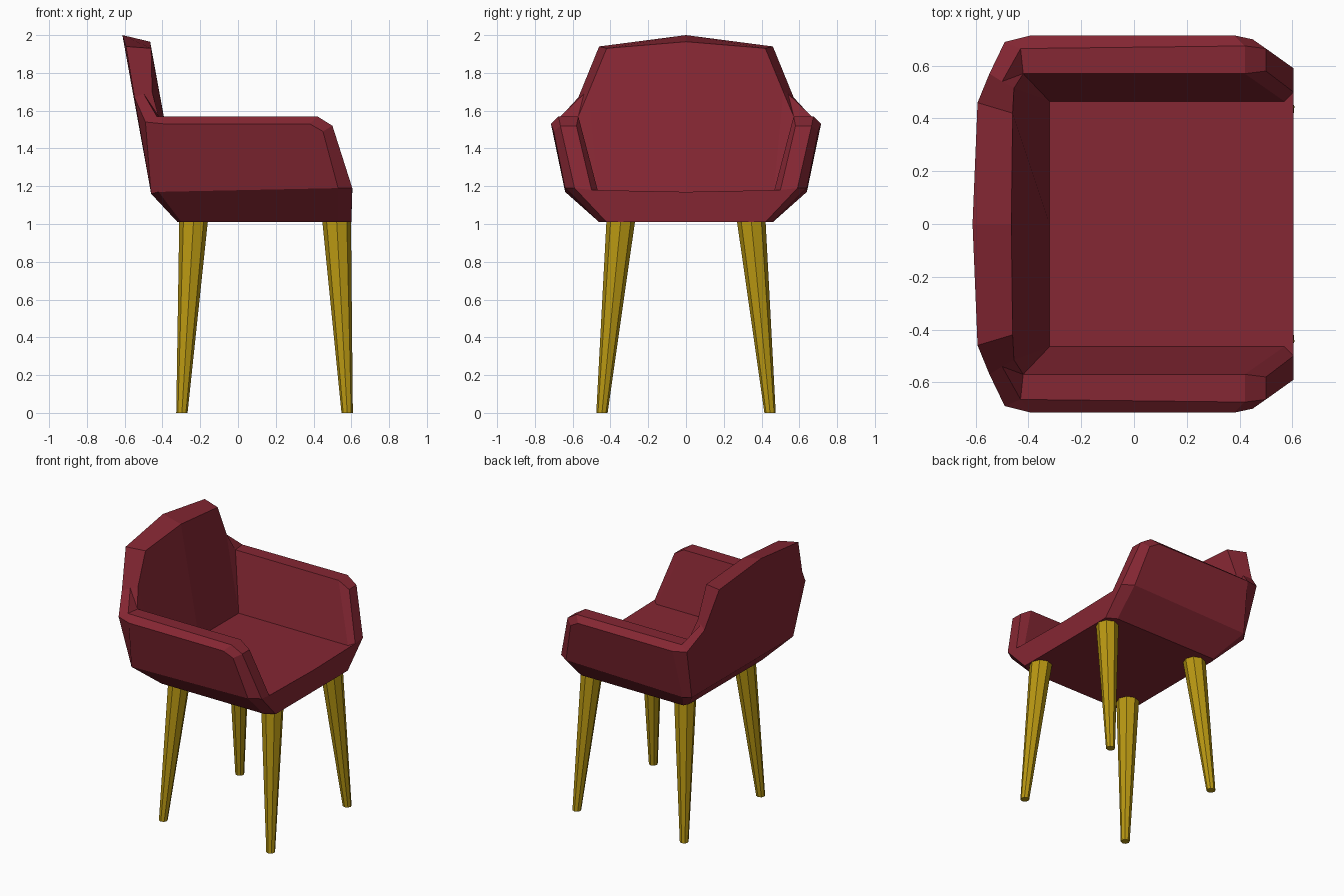
import bpy
import bmesh
from mathutils import Vector, Matrix

cube = bpy.data.objects.get("Cube")
if cube:
    bpy.data.objects.remove(cube)


def material(name, colour):
    m = bpy.data.materials.new(name)
    m.use_nodes = True
    m.diffuse_color = colour
    m.node_tree.nodes["Principled BSDF"].inputs["Base Color"].default_value = colour
    return m


def make_object(name, bm, mat):
    bmesh.ops.recalc_face_normals(bm, faces=bm.faces)
    mesh = bpy.data.meshes.new(name)
    bm.to_mesh(mesh)
    bm.free()
    mesh.materials.append(mat)
    obj = bpy.data.objects.new(name, mesh)
    bpy.context.collection.objects.link(obj)
    return obj


red = material("dark red upholstery", (0.235, 0.020, 0.033, 1))
wood = material("mustard wood", (0.48, 0.31, 0.006, 1))

# Seat shell: corner points of the +y half, the chair opens towards +x
points = {
    # underside
    "base_front": (.60, .42, 1.01), "base_side": (.53, .46, 1.01),
    "base_rear": (-.30, .46, 1.01), "base_back": (-.32, .42, 1.01),
    # widest line of the seat pan
    "low_front": (.605, .59, 1.19), "low_side": (.53, .64, 1.19),
    "low_rear": (-.42, .64, 1.17), "low_back": (-.46, .59, 1.16),
    # outer top of the arm
    "arm_nose": (.50, .665, 1.52), "arm_bevel": (.45, .70, 1.49),
    "arm_front": (.38, .715, 1.53), "arm_rear": (-.39, .715, 1.53),
    "arm_back": (-.49, .69, 1.54),
    # flat crest of the arm
    "crest_front": (.42, .675, 1.57), "crest_rear": (-.43, .665, 1.57),
    "inner_nose": (.50, .58, 1.52), "inner_front": (.42, .57, 1.57),
    "inner_rear": (-.42, .57, 1.57),
    # seat floor
    "floor_front": (.605, .50, 1.18), "floor_side": (.57, .465, 1.17),
    "floor_rear": (-.32, .465, 1.17),
    # backrest
    "shoulder": (-.548, .57, 1.67), "notch": (-.50, .54, 1.69),
    "neck": (-.455, .515, 1.70), "top_back": (-.593, .46, 1.94),
    "top_rim": (-.46, .42, 1.93),
    # centre line
    "mid_base": (.60, 0, 1.01), "mid_floor": (.605, 0, 1.17),
    "mid_rear": (-.32, 0, 1.17), "mid_rim": (-.465, 0, 1.965),
    "mid_top": (-.612, 0, 2.0), "mid_low": (-.46, 0, 1.16),
    "mid_under": (-.32, 0, 1.01),
}
faces = [
    # underside, front edge, floor
    "mid_base base_front base_side base_rear base_back mid_under",
    "mid_base base_front low_front floor_front mid_floor",
    "mid_floor floor_front floor_side floor_rear mid_rear",
    # back outside and rear corner
    "mid_under base_back low_back mid_low",
    "mid_low low_back shoulder top_back mid_top",
    "low_back arm_back shoulder",
    "base_back base_rear low_rear low_back",
    "low_back low_rear arm_rear arm_back",
    # arm outside and front bevel
    "base_rear base_side low_side low_rear",
    "low_rear low_side arm_bevel arm_front arm_rear",
    "base_side base_front low_front low_side",
    "low_side low_front arm_nose arm_bevel",
    "arm_bevel arm_nose crest_front arm_front",
    # rim of arm and back
    "arm_front crest_front crest_rear arm_rear",
    "arm_rear crest_rear arm_back",
    "arm_back crest_rear notch shoulder",
    "shoulder notch neck top_rim top_back",
    "mid_top top_back top_rim mid_rim",
    "crest_front inner_front inner_rear crest_rear",
    "crest_rear inner_rear notch",
    "notch inner_rear neck",
    "arm_nose inner_nose inner_front crest_front",
    "low_front floor_front inner_nose arm_nose",
    # inside walls
    "inner_nose floor_front floor_side inner_front",
    "inner_front floor_side floor_rear inner_rear",
    "inner_rear floor_rear neck",
    "mid_rim top_rim neck floor_rear mid_rear",
]
bm = bmesh.new()
verts = {name: bm.verts.new(co) for name, co in points.items()}
for f in faces:
    bm.faces.new([verts[n] for n in f.split()])
bmesh.ops.mirror(bm, geom=bm.verts[:] + bm.edges[:] + bm.faces[:],
                 matrix=Matrix.Identity(4), merge_dist=0.001, axis='Y')
bmesh.ops.remove_doubles(bm, verts=bm.verts, dist=0.001)
make_object("seat_shell", bm, red)


# Tapered, splayed eight-sided legs
def leg(name, foot, top):
    foot, top = Vector(foot), Vector(top)
    bm = bmesh.new()
    bmesh.ops.create_cone(bm, cap_ends=True, segments=8, radius1=0.03,
                          radius2=0.076, depth=1)
    for v in bm.verts:
        t = v.co.z + 0.5
        centre = foot.lerp(top, t)
        v.co = Vector((v.co.x, v.co.y, 0)) + centre
    make_object(name, bm, wood)


for side, s in (("left", 1), ("right", -1)):
    leg("front_leg_" + side, (.578, .445 * s, 0), (.522, .345 * s, 1.02))
    leg("back_leg_" + side, (-.297, .445 * s, 0), (-.235, .345 * s, 1.02))
